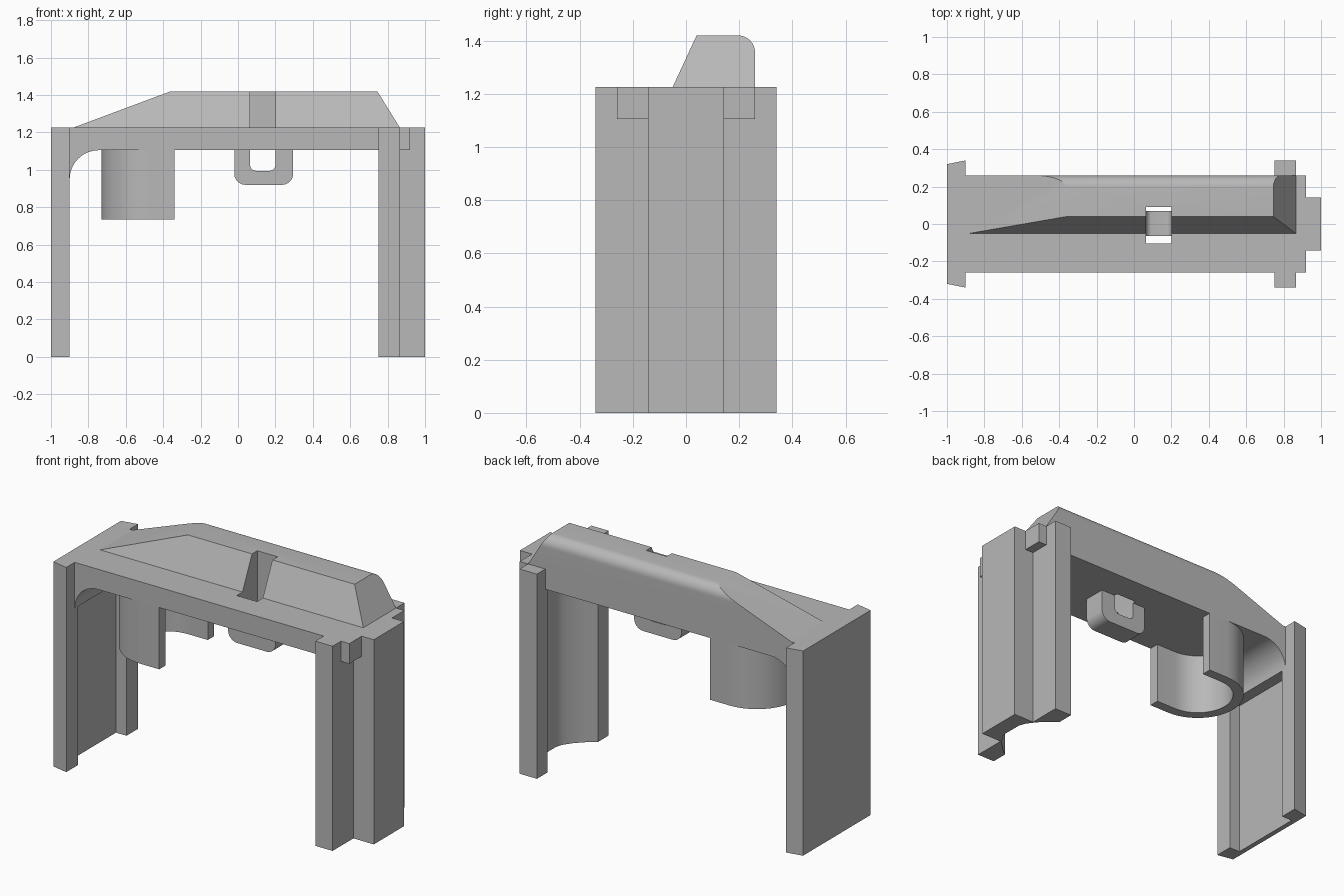
import bpy, bmesh, math
from mathutils import Vector

old = bpy.data.objects.get("Cube")
if old:
    bpy.data.objects.remove(old, do_unlink=True)

grey = bpy.data.materials.new("plain grey")
grey.use_nodes = True
COLOUR = (0.48, 0.48, 0.48, 1)
grey.diffuse_color = COLOUR
grey.node_tree.nodes["Principled BSDF"].inputs["Base Color"].default_value = COLOUR

# Axis along which a flat profile is extruded
PLACE = {
    "x": lambda a, b, t: (t, a, b),
    "y": lambda a, b, t: (a, t, b),
    "z": lambda a, b, t: (a, b, t),
}


def arc(cx, cy, r, start, end, steps=10):
    angles = [math.radians(start + (end - start) * i / steps) for i in range(steps + 1)]
    return [(cx + r * math.cos(a), cy + r * math.sin(a)) for a in angles]


def mirror_y(points):
    """Complete a plan outline by mirroring its half across y = 0."""
    return points + [(x, -y) for x, y in reversed(points)]


def prism(name, points, axis, low, high, cuts=()):
    bm = bmesh.new()
    face = bm.faces.new([bm.verts.new(PLACE[axis](a, b, low)) for a, b in points])
    grown = bmesh.ops.extrude_face_region(bm, geom=[face])
    shift = Vector(PLACE[axis](0, 0, high - low))
    verts = [g for g in grown["geom"] if isinstance(g, bmesh.types.BMVert)]
    bmesh.ops.translate(bm, verts=verts, vec=shift)
    # Slice away everything on the outer side of each plane
    for point, normal in cuts:
        geom = bm.verts[:] + bm.edges[:] + bm.faces[:]
        bmesh.ops.bisect_plane(bm, geom=geom, plane_co=point, plane_no=normal, clear_outer=True)
        rim = [e for e in bm.edges if e.is_boundary]
        bmesh.ops.holes_fill(bm, edges=rim, sides=0)
    bmesh.ops.recalc_face_normals(bm, faces=bm.faces)
    mesh = bpy.data.meshes.new(name)
    bm.to_mesh(mesh)
    bm.free()
    mesh.materials.append(grey)
    obj = bpy.data.objects.new(name, mesh)
    bpy.context.collection.objects.link(obj)
    return obj


def smooth(obj):
    bpy.ops.object.select_all(action="DESELECT")
    obj.select_set(True)
    bpy.context.view_layer.objects.active = obj
    bpy.ops.object.shade_smooth_by_angle(angle=math.radians(30))


TOP, UNDER, HALF = 1.226, 1.105, 0.26

# Thin side wall with thicker vertical flanges on its inner face
side_wall = prism("side_wall", mirror_y([
    (-0.97, 0.23), (-0.9, 0.23), (-0.9, 0.34), (-1, 0.32)]), "z", 0, TOP)

# Opposite leg: outer rib, with a rounded channel on the inside
channel = [(0.9, 0.06), (0.885, 0.1), (0.85, 0.15), (0.8, 0.2), (0.75, 0.24)]
ribbed_leg = prism("ribbed_leg", mirror_y(
    channel + [(0.75, 0.34), (0.865, 0.34), (0.865, 0.143), (1, 0.143)]), "z", 0, TOP)

# Bridge with a rounded inner corner at the side wall
bridge = prism("bridge", [(-0.98, TOP), (-0.98, 0.95)]
               + arc(-0.745, 0.95, 0.155, 180, 90)
               + [(0.92, UNDER), (0.92, TOP)], "y", -HALF, HALF)

# Raised ridge with a rounded back edge and sloping ends
ridge = prism("ridge", [(-0.05, TOP), (0.04, 1.42)]
              + arc(0.195, 1.355, 0.065, 90, 0)
              + [(HALF, TOP)], "x", -1, 1,
              cuts=[((-0.36, 0, 1.42), (-0.194, 0, 0.52)),
                    ((0.745, 0, 1.42), (0.194, 0, 0.12))])

# Slot passing through ridge and bridge
slot = prism("slot_cutter", [(0.065, -0.105), (0.2, -0.105), (0.2, 0.09), (0.065, 0.09)],
             "z", 1.0, 1.6)
slot.hide_render = True
slot.hide_viewport = True
slot.display_type = "WIRE"
for part in (bridge, ridge):
    cut = part.modifiers.new("slot", "BOOLEAN")
    cut.operation = "DIFFERENCE"
    cut.solver = "EXACT"
    cut.object = slot

# Loop hanging below the slot
loop = prism("hanging_loop", [(-0.02, UNDER)]
             + arc(0.04, 0.98, 0.06, 180, 270, 6)
             + arc(0.235, 0.98, 0.06, 270, 360, 6)
             + [(0.295, UNDER), (0.2, UNDER)]
             + arc(0.17, 1.025, 0.03, 0, -90, 5)
             + arc(0.095, 1.025, 0.03, 270, 180, 5)
             + [(0.065, UNDER)], "y", -0.065, 0.07)

# Half-round guide, open towards the ribbed leg
guide = prism("half_round_guide", [(-0.34, HALF)]
              + arc(-0.47, 0, HALF, 90, 270, 24)
              + [(-0.34, -HALF), (-0.34, -0.2)]
              + arc(-0.47, 0, 0.2, 270, 90, 24)
              + [(-0.34, 0.2)], "z", 0.735, UNDER)

for part in (ribbed_leg, bridge, ridge, loop, guide):
    smooth(part)
